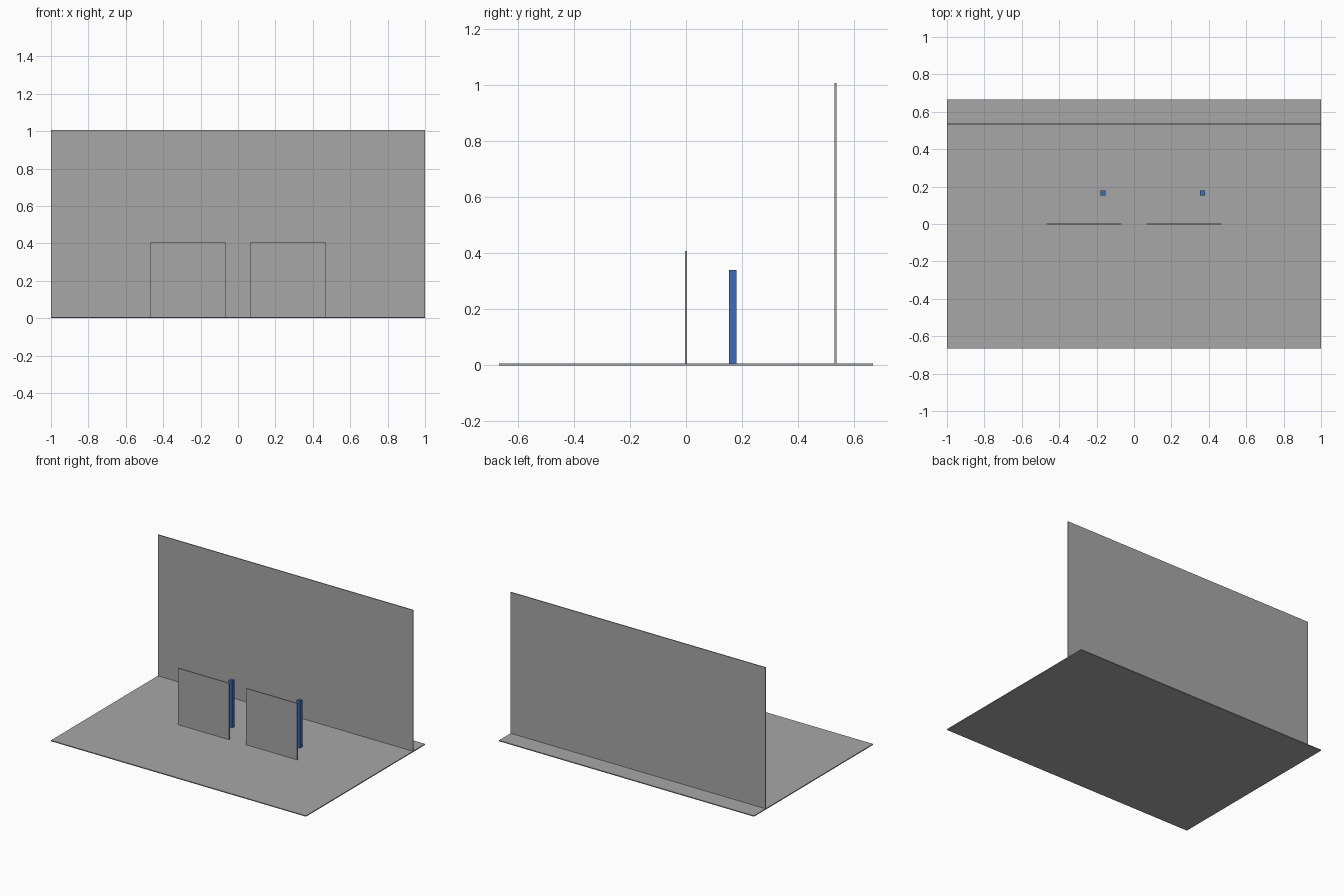
import bpy

# Remove the default cube
default = bpy.data.objects.get("Cube")
if default:
    bpy.data.objects.remove(default, do_unlink=True)

UNIT = 1 / 15      # one design unit in scene units
THIN = 0.1         # thickness of every sheet, in design units


def make_material(name, rgb):
    mat = bpy.data.materials.new(name)
    mat.use_nodes = True
    colour = (*rgb, 1)
    mat.diffuse_color = colour
    mat.node_tree.nodes["Principled BSDF"].inputs["Base Color"].default_value = colour
    return mat


def add_box(name, x, y, base, size, mat):
    """Box centred on x, y and standing on base (design units)."""
    bpy.ops.mesh.primitive_cube_add(size=1)
    obj = bpy.context.object
    obj.name = name
    obj.data.transform(obj.matrix_world.inverted())
    for v in obj.data.vertices:
        v.co.x = (v.co.x * size[0] + x) * UNIT
        v.co.y = (v.co.y * size[1] + y) * UNIT
        v.co.z = ((v.co.z + 0.5) * size[2] + base) * UNIT
    obj.data.materials.append(mat)
    return obj


grey = make_material("mid grey", (0.39, 0.39, 0.39))
blue = make_material("blue", (0.042, 0.156, 0.52))

# Floor and back wall
add_box("floor", 0, 0, 0, (30, 20, THIN), grey)
add_box("back_wall", 0, 8, THIN, (30, THIN, 15), grey)

# Two free-standing panels, each with a post behind it
for side, x in (("right", -4), ("left", 4)):
    add_box(side + "_panel", x, 0, THIN, (6, THIN, 6), grey)
    add_box(side + "_post", x + 1.5, 2.5, THIN, (0.4, 0.4, 5), blue)
